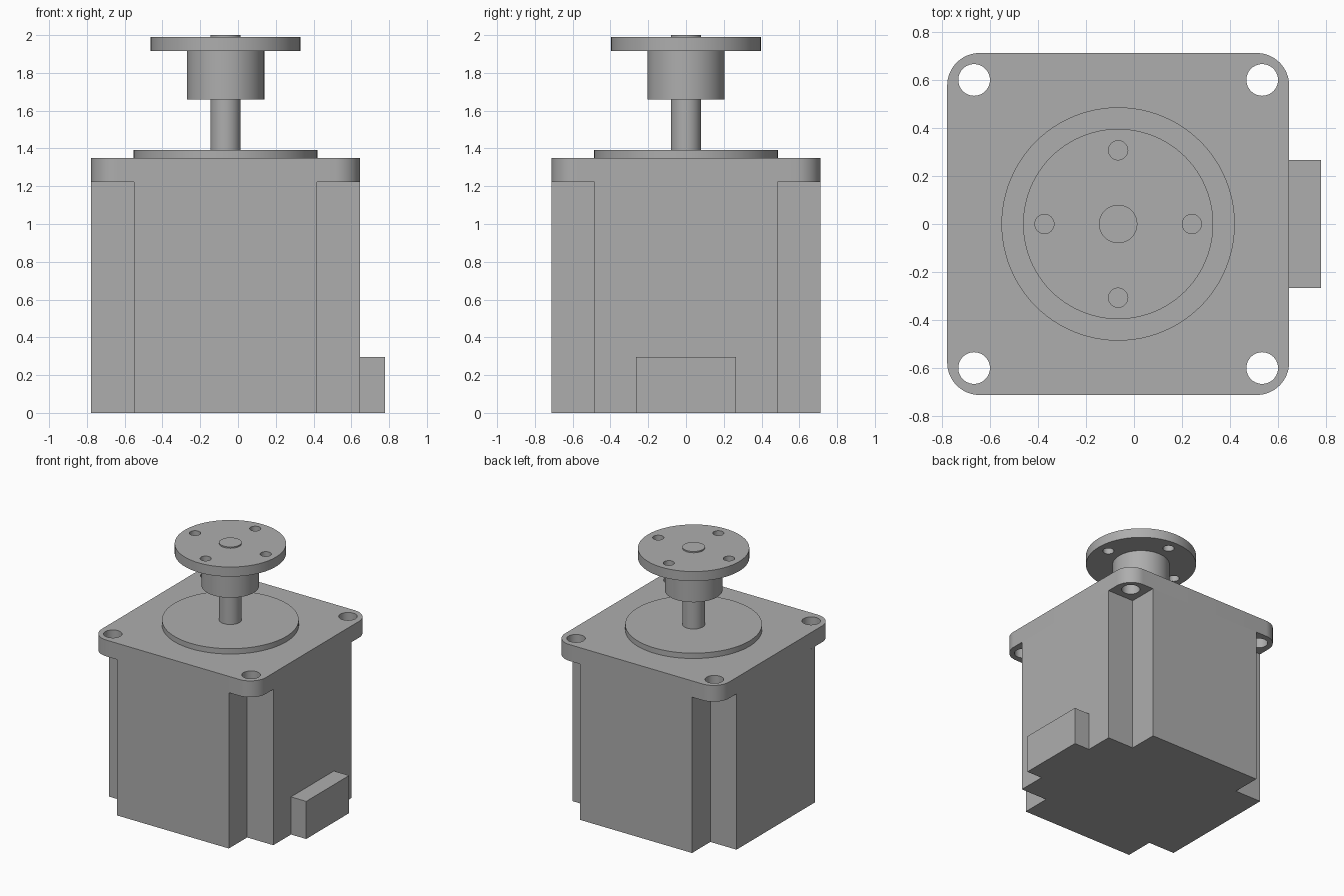
import bpy, bmesh
from math import cos, sin, pi, radians

if "Cube" in bpy.data.objects:
    bpy.data.objects.remove(bpy.data.objects["Cube"])

CX = -0.066  # motor axis in x (the connector shifts the bounding box)

grey = bpy.data.materials.new("metal_grey")
grey.diffuse_color = (0.42, 0.42, 0.42, 1)
grey.use_nodes = True
grey.node_tree.nodes["Principled BSDF"].inputs["Base Color"].default_value = grey.diffuse_color


def circle(r, x=0.0, y=0.0, n=64):
    return [(x + r * cos(2 * pi * i / n), y + r * sin(2 * pi * i / n)) for i in range(n)]


def rounded_square(h, r, steps=16):
    pts = []
    for k, (sx, sy) in enumerate([(1, 1), (-1, 1), (-1, -1), (1, -1)]):
        for i in range(steps + 1):
            a = (k + i / steps) * pi / 2
            pts.append((sx * (h - r) + r * cos(a), sy * (h - r) + r * sin(a)))
    return pts


def extrude_profile(name, loops, z0, z1):
    """Extrude an outline (first loop) with holes (other loops) from z0 to z1."""
    curve = bpy.data.curves.new(name + "_profile", 'CURVE')
    curve.dimensions = '2D'
    curve.fill_mode = 'BOTH'
    curve.extrude = (z1 - z0) / 2
    for pts in loops:
        s = curve.splines.new('POLY')
        s.points.add(len(pts) - 1)
        for p, (x, y) in zip(s.points, pts):
            p.co = (x + CX, y, 0, 1)
        s.use_cyclic_u = True
    tmp = bpy.data.objects.new(name + "_tmp", curve)
    bpy.context.collection.objects.link(tmp)
    mesh = bpy.data.meshes.new_from_object(tmp.evaluated_get(bpy.context.evaluated_depsgraph_get()))
    bpy.data.objects.remove(tmp)
    bpy.data.curves.remove(curve)

    # weld caps to walls and place at height
    bm = bmesh.new()
    bm.from_mesh(mesh)
    bmesh.ops.remove_doubles(bm, verts=bm.verts, dist=1e-5)
    bmesh.ops.translate(bm, verts=bm.verts, vec=(0, 0, (z0 + z1) / 2))
    bmesh.ops.recalc_face_normals(bm, faces=bm.faces)
    bm.to_mesh(mesh)
    bm.free()
    mesh.name = name
    mesh.materials.clear()
    mesh.materials.append(grey)
    ob = bpy.data.objects.new(name, mesh)
    bpy.context.collection.objects.link(ob)
    bpy.ops.object.select_all(action='DESELECT')
    ob.select_set(True)
    bpy.context.view_layer.objects.active = ob
    bpy.ops.object.shade_smooth_by_angle(angle=radians(30))
    return ob


H, N = 0.712, 0.485  # half width, half width between corner notches

# Motor body: square with notched corners
body = [(H, -N), (H, N), (N, N), (N, H), (-N, H), (-N, N),
        (-H, N), (-H, -N), (-N, -N), (-N, -H), (N, -H), (N, -N)]
extrude_profile("motor_body", [body], 0, 1.222)

# Mounting flange with four bolt holes
bolts = [circle(0.066, sx * 0.6, sy * 0.6, 40) for sx in (-1, 1) for sy in (-1, 1)]
extrude_profile("mounting_flange", [rounded_square(H, 0.135)] + bolts, 1.222, 1.35)

# Raised pilot ring, shaft and coupling hub
extrude_profile("pilot_boss", [circle(0.486, n=96)], 1.35, 1.392)
extrude_profile("shaft", [circle(0.08, n=48)], 1.392, 2.0)
extrude_profile("coupling_hub", [circle(0.205), circle(0.08, n=48)], 1.66, 1.915)

# Coupling disc with four screw holes and a shaft bore
screws = [circle(0.04, 0.307 * cos(k * pi / 2), 0.307 * sin(k * pi / 2), 32) for k in range(4)]
extrude_profile("coupling_disc", [circle(0.396, n=96), circle(0.08, n=48)] + screws, 1.915, 1.99)

# Cable connector block on the right side
extrude_profile("connector", [[(H, -0.266), (0.844, -0.266), (0.844, 0.266), (H, 0.266)]], 0, 0.295)
